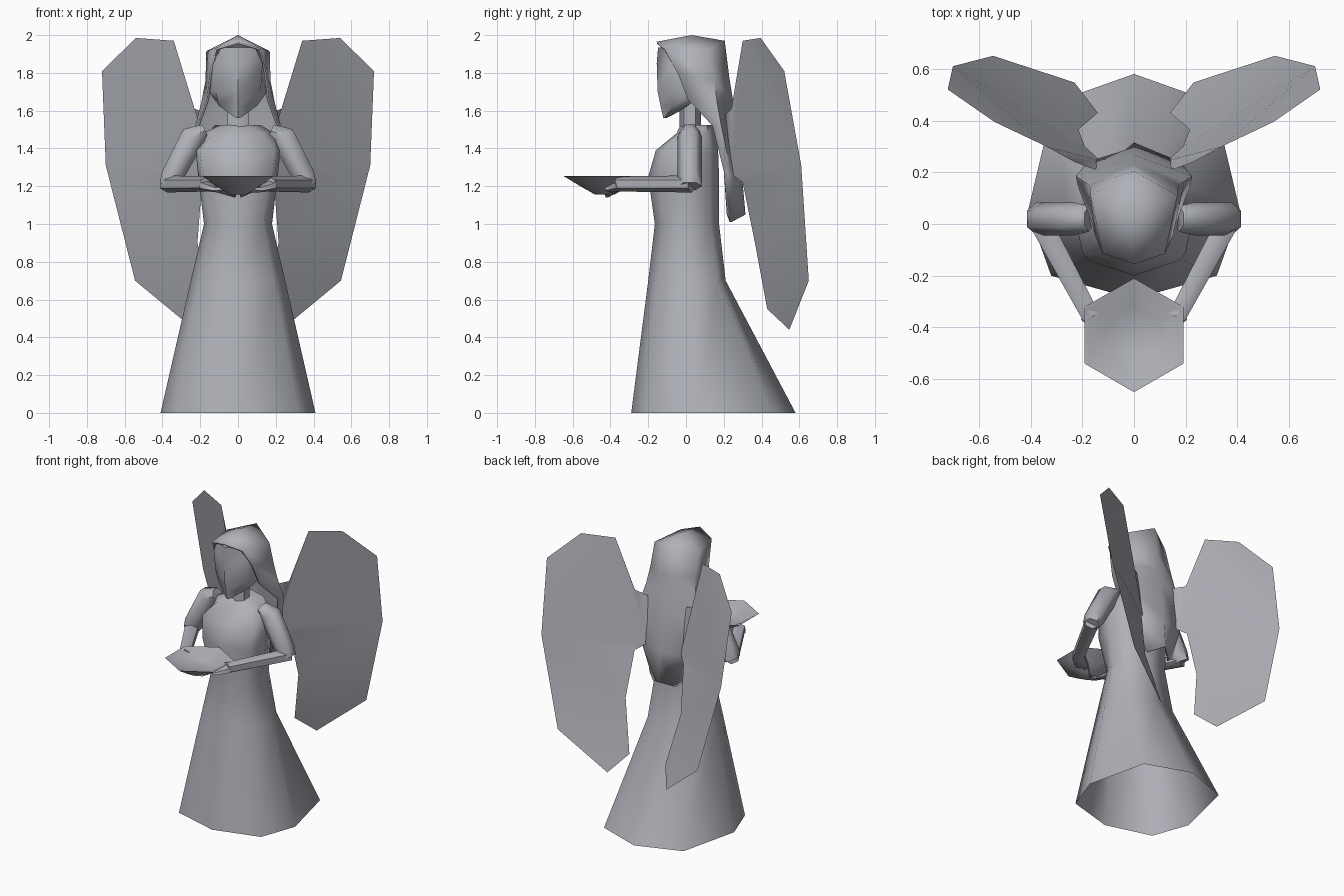
import bpy, bmesh, math
from mathutils import Vector

if "Cube" in bpy.data.objects:
    bpy.data.objects.remove(bpy.data.objects["Cube"])

stone = bpy.data.materials.new("stone grey")
stone.diffuse_color = (0.43, 0.44, 0.48, 1)
stone.use_nodes = True
stone.node_tree.nodes["Principled BSDF"].inputs["Base Color"].default_value = stone.diffuse_color


def finish(name, bm, angle=60):
    bmesh.ops.recalc_face_normals(bm, faces=bm.faces[:])
    me = bpy.data.meshes.new(name)
    bm.to_mesh(me)
    bm.free()
    me.materials.append(stone)
    me.shade_smooth()
    me.set_sharp_from_angle(angle=math.radians(angle))
    ob = bpy.data.objects.new(name, me)
    bpy.context.collection.objects.link(ob)
    return ob


def loft(name, rings, start=True, end=True, angle=60):
    """Skin a list of equal-length closed point rings."""
    bm = bmesh.new()
    rows = [[bm.verts.new(p) for p in r] for r in rings]
    n = len(rows[0])
    for a, b in zip(rows, rows[1:]):
        for i in range(n):
            j = (i + 1) % n
            bm.faces.new((a[i], a[j], b[j], b[i]))
    if start:
        bm.faces.new(rows[0])
    if end:
        bm.faces.new(rows[-1])
    return finish(name, bm, angle)


def sym(z, half):
    """Closed ring from a half outline running front centre to back centre."""
    return [(x, y, z) for x, y in half] + [(-x, y, z) for x, y in half[-2:0:-1]]


def tube(name, path, sizes, sides=6):
    """Tube along a path; sizes give (width, height) radii at each point."""
    pts = [Vector(p) for p in path]
    rings = []
    for i, p in enumerate(pts):
        d = (pts[min(i + 1, len(pts) - 1)] - pts[max(i - 1, 0)]).normalized()
        ref = Vector((0, 0, 1)) if abs(d.y) > 0.3 else Vector((0, 1, 0))
        u = d.cross(ref).normalized()
        v = u.cross(d)
        w, h = sizes[i]
        rings.append([p + u * w * math.cos(t) + v * h * math.sin(t)
                      for t in (math.tau * (k + 0.5) / sides for k in range(sides))])
    return loft(name, rings)


# Gown: flared skirt with a train, waist, bust and shoulders, open at the hem
loft("gown", [
    sym(0.0, [(0, -.29), (.32, -.20), (.41, .05), (.31, .47), (0, .58)]),
    sym(0.7, [(0, -.20), (.19, -.14), (.25, .02), (.18, .17), (0, .21)]),
    sym(1.0, [(0, -.165), (.135, -.11), (.18, 0), (.15, .13), (0, .175)]),
    sym(1.25, [(0, -.20), (.18, -.14), (.21, 0), (.16, .13), (0, .175)]),
    sym(1.39, [(0, -.16), (.20, -.11), (.225, .01), (.17, .13), (0, .17)]),
    sym(1.48, [(0, -.05), (.13, -.04), (.19, .02), (.16, .11), (0, .16)]),
    sym(1.525, [(0, -.03), (.05, -.01), (.09, .03), (.12, .11), (0, .15)]),
], start=False)

# Neck
loft("neck", [sym(z, [(0, -.035), (.055, -.01), (.055, .05), (0, .08)])
              for z in (1.47, 1.72)])

# Head with pointed chin, filling the opening of the hair
loft("head", [
    sym(1.56, [(0, -.12), (.01, -.115), (.01, -.11), (0, -.105)]),
    sym(1.625, [(0, -.135), (.10, -.07), (.10, .0), (0, .02)]),
    sym(1.70, [(0, -.15), (.12, -.075), (.155, .04), (0, .10)]),
    sym(1.85, [(0, -.155), (.13, -.085), (.145, .08), (0, .14)]),
    sym(1.935, [(0, -.148), (.09, -.11), (.09, .06), (0, .12)]),
])


# Long hair: a shell open at the face, falling down the back
def hair_row(e, m, b):
    flip = lambda p: (-p[0], p[1], p[2])
    return [e, m, b, flip(m), flip(e)]


bm = bmesh.new()
rows = [[bm.verts.new(p) for p in hair_row(*r)] for r in [
    ((.12, -.115, 1.93), (.168, .11, 1.915), (0, .205, 1.97)),
    ((.15, -.045, 1.80), (.172, .15, 1.76), (0, .23, 1.77)),
    ((.165, .01, 1.66), (.195, .165, 1.64), (0, .25, 1.65)),
    ((.215, .14, 1.52), (.225, .185, 1.53), (0, .267, 1.54)),
    ((.18, .20, 1.28), (.18, .24, 1.26), (0, .297, 1.25)),
    ((.13, .22, 1.05), (.09, .24, 1.01), (0, .315, 1.05))]]
for a, b in zip(rows, rows[1:]):
    for i in range(4):
        bm.faces.new((a[i], a[i + 1], b[i + 1], b[i]))
crown = bm.verts.new((0, .03, 2.0))
brow = bm.verts.new((0, -.155, 1.965))
cap = rows[0] + [brow]
for i in range(6):
    bm.faces.new((crown, cap[(i + 1) % 6], cap[i]))
hair = finish("hair", bm, 70)
mod = hair.modifiers.new("thickness", "SOLIDIFY")
mod.thickness, mod.offset = 0.012, -1

# Arms, hands and wings (upper and lower panel, creased across), one per side
wing = [(.34, .30, 1.97), (.54, .395, 1.985), (.72, .52, 1.81), (.70, .61, 1.31),
        (.545, .65, .70), (.23, .547, .44), (.14, .43, .55), (.215, .365, .90),
        (.19, .30, 1.22), (.13, .245, 1.26), (.15, .21, 1.58), (.23, .24, 1.61)]
for s, side in ((1, "right"), (-1, "left")):
    mx = lambda pts: [(s * x, y, z) for x, y, z in pts]
    tube(side + "_upper_arm",
         mx([(.175, .02, 1.495), (.235, .02, 1.465), (.35, .02, 1.25), (.375, .02, 1.20)]),
         [(.04, .05), (.075, .064), (.068, .064), (.05, .064)])
    tube(side + "_forearm", mx([(.375, .03, 1.212), (.165, -.36, 1.212)]),
         [(.05, .045), (.04, .04)])
    tube(side + "_hand", mx([(.18, -.34, 1.205), (.11, -.39, 1.185), (.01, -.42, 1.165)]),
         [(.045, .03), (.05, .018), (.03, .012)])
    bm = bmesh.new()
    v = [bm.verts.new(p) for p in mx(wing)]
    bm.faces.new(v[:4] + v[9:])
    bm.faces.new(v[3:10])
    bmesh.ops.triangulate(bm, faces=bm.faces[:], ngon_method='BEAUTY')
    finish(side + "_wing", bm)


# Six-sided bowl: outside from the narrow foot to the rim, then inside
def hexagon(r, z):
    return [(r * math.sin(k * math.tau / 6), -.43 + r * math.cos(k * math.tau / 6), z)
            for k in range(6)]


loft("bowl", [hexagon(r, z) for r, z in
              ((.05, 1.155), (.13, 1.20), (.22, 1.255), (.205, 1.252), (.11, 1.205))], angle=50)
